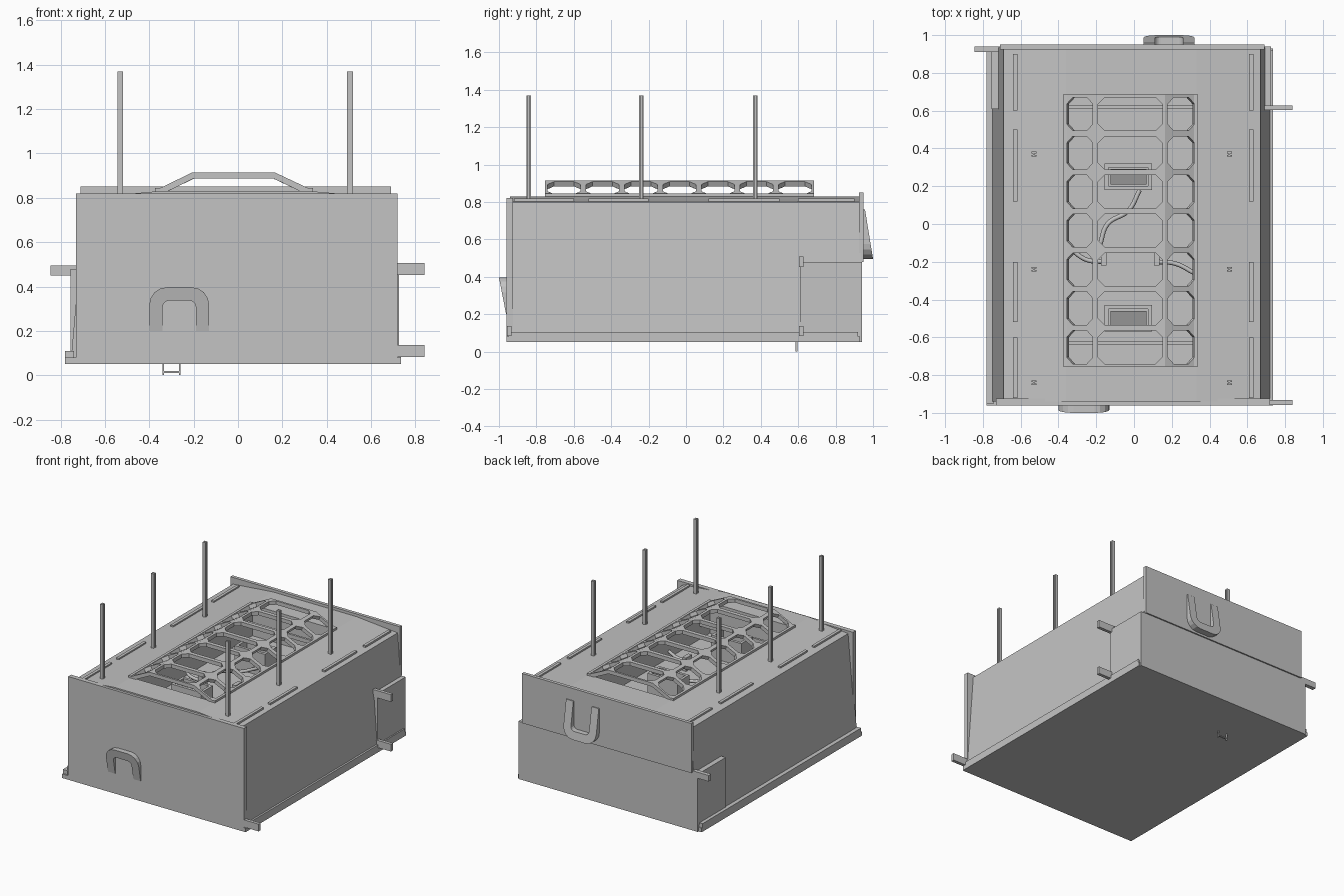
import bpy, bmesh, math
from mathutils import Vector

cube = bpy.data.objects.get("Cube")
if cube:
    bpy.data.objects.remove(cube)


def material(name, value):
    mat = bpy.data.materials.new(name)
    mat.use_nodes = True
    mat.diffuse_color = (value, value, value, 1)
    mat.node_tree.nodes["Principled BSDF"].inputs["Base Color"].default_value = (value, value, value, 1)
    return mat


grey = material("light_grey", 0.55)
dark = material("mid_grey", 0.3)


def finish(name, bm, mat=grey):
    bmesh.ops.recalc_face_normals(bm, faces=bm.faces)
    mesh = bpy.data.meshes.new(name)
    bm.to_mesh(mesh)
    bm.free()
    mesh.materials.append(mat)
    obj = bpy.data.objects.new(name, mesh)
    bpy.context.collection.objects.link(obj)
    return obj


def box(name, x, y, z, mat=grey):
    bm = bmesh.new()
    bmesh.ops.create_cube(bm, size=1)
    for v in bm.verts:
        v.co = [(a + b) / 2 + c * (b - a) for (a, b), c in zip((x, y, z), v.co)]
    return finish(name, bm, mat)


def extrude(name, points, start, depth, mat=grey):
    """Extrude a closed 3D outline by a vector."""
    bm = bmesh.new()
    face = bm.faces.new([bm.verts.new(Vector(p) + Vector(start)) for p in points])
    geo = bmesh.ops.extrude_face_region(bm, geom=[face])["geom"]
    bmesh.ops.translate(bm, vec=depth, verts=[g for g in geo if isinstance(g, bmesh.types.BMVert)])
    return finish(name, bm, mat)


def xz_panel(name, points, y0, y1):
    return extrude(name, [(x, 0, z) for x, z in points], (0, y0, 0), (0, y1 - y0, 0))


# Main body: inward leaning sides and a shallow sloped lid, hollowed from above
body = xz_panel("body", [(-.755, .05), (.725, .05), (.67, .80), (.33, .83),
                         (-.36, .83), (-.69, .80)], -.94, .935)
cutter = box("cavity_cutter", (-.355, .325), (-.745, .675), (.60, 1))
cutter.hide_render = True
cut = body.modifiers.new("cavity", "BOOLEAN")
cut.operation = "DIFFERENCE"
cut.solver = "EXACT"
cut.object = cutter
bpy.context.view_layer.objects.active = body
bpy.ops.object.modifier_apply(modifier=cut.name)
bpy.data.objects.remove(cutter)

# Base plate, bottom ledges and end panels
box("base_plate", (-.78, .735), (-.96, .93), (.05, .08))
box("right_ledge", (-.78, -.74), (-.95, .92), (.05, .11))
box("left_ledge", (.70, .735), (-.95, .92), (.05, .105))
box("front_panel", (-.73, .72), (-.96, -.925), (.08, .82))
box("upper_back_panel", (-.71, .69), (.925, .95), (.48, .85))
box("lower_back_panel", (-.755, .725), (.925, .94), (.05, .48))

# Rear side boxes and protruding pegs
box("left_side_box", (.6, .725), (.61, .93), (.1, .48))
box("right_side_box", (-.755, -.6), (.61, .93), (.1, .48))
for name, y, z in [("left_upper_peg", .615, .48), ("left_rear_peg", .615, .11),
                   ("left_front_peg", -.945, .11)]:
    box(name, (.67, .84), (y - .012, y + .012), (z - .027, z + .027))
box("right_peg", (-.845, -.7), (.91, .94), (.45, .495))


# U-shaped handles, wedge shaped so they fade into the panels
def handle(name, cx, y_face, y_tip, z_bend, z_end, y_end):
    bm = bmesh.new()
    up = 1 if z_bend > z_end else -1

    def rim(half, top, corner):
        pts = [(-half, z_end)]
        for side in (-1, 1):
            arc = [i * math.pi / 8 for i in range(5)]
            for a in (arc if side < 0 else reversed(arc)):
                pts.append((side * (half - corner + corner * math.cos(a)),
                            top - up * corner * (1 - math.sin(a))))
        return pts + [(half, z_end)]

    outer, inner = rim(.135, z_bend, .08), rim(.075, z_bend - up * .06, .03)
    rows = []
    for (ox, oz), (ix, iz) in zip(outer, inner):
        row = []
        for x, z in ((ox, oz), (ix, iz)):
            t = (z - z_end) / (z_bend - z_end)
            for y in (y_face, y_end + (y_tip - y_end) * t):
                row.append(bm.verts.new((cx + x, y, z)))
        rows.append([row[0], row[1], row[3], row[2]])
    for a, b in zip(rows, rows[1:]):
        for i in range(4):
            j = (i + 1) % 4
            bm.faces.new((a[i], a[j], b[j], b[i]))
    bm.faces.new(rows[0])
    bm.faces.new(rows[-1])
    finish(name, bm)


handle("front_handle", -.265, -.955, -1.0, .397, .2, -.962)
handle("back_handle", .185, .945, 1.0, .495, .76, .957)

# Cage: three rows of chamfered openings over the cavity
bm = bmesh.new()
section = [(-.37, .835), (-.205, .915), (.165, .915), (.335, .835)]
pitch = 1.44 / 7
for (x0, z0), (x1, z1) in zip(section, section[1:]):
    for n in range(7):
        y0 = -.755 + n * pitch
        corners = [Vector(p) for p in ((x0, y0, z0), (x1, y0, z1),
                                       (x1, y0 + pitch, z1), (x0, y0 + pitch, z0))]
        outer = [bm.verts.new(c) for c in corners]
        inner = []
        for i, c in enumerate(corners):
            to_prev, to_next = ((corners[k % 4] - c).normalized() for k in (i - 1, i + 1))
            base = c + (to_prev + to_next) * .015
            inner.append([bm.verts.new(base + d * .035) for d in (to_prev, to_next)])
        for i in range(4):
            j = (i + 1) % 4
            bm.faces.new((outer[i], inner[i][1], inner[i][0]))
            bm.faces.new((outer[i], outer[j], inner[j][0], inner[i][1]))
bmesh.ops.remove_doubles(bm, verts=bm.verts, dist=.001)
cage = finish("cage", bm)
if cage.data.polygons[0].normal.z < 0:
    cage.data.flip_normals()
solid = cage.modifiers.new("thickness", "SOLIDIFY")
solid.thickness = .028
solid.offset = -1
for name, x in (("right_cage_rail", -.365), ("left_cage_rail", .328)):
    box(name, (x - .01, x + .01), (-.755, .685), (.815, .845))

# Upright posts with an H-shaped section
w, t = .0125, .004
h_section = [(-w, -w), (w, -w), (w, -t), (t, -t), (t, t), (w, t), (w, w),
             (-w, w), (-w, t), (-t, t), (-t, -t), (-w, -t)]
for side, x in (("right", -.53), ("left", .505)):
    for place, y in (("front", -.84), ("middle", -.24), ("rear", .37)):
        extrude(f"{side}_{place}_post", [(a, b, 0) for a, b in h_section],
                (x, y, .80), (0, 0, .57))

# Thin edge rails along the lid
for side, x in (("right", -.64), ("left", .61)):
    for n, (y0, y1) in enumerate([(-.92, -.6), (-.52, -.2), (.12, .5), (.6, .9)]):
        box(f"{side}_lid_rail_{n + 1}", (x, x + .022), (y0, y1), (.79, .817))

# Sockets, clips and crossbars in the cavity
for place, y in (("rear", .25), ("front", -.5)):
    x0, x1, y0, y1 = -.155, .095, y - .07, y + .07
    box(place + "_socket_core", (x0 + .03, x1 - .03), (y0 + .03, y1 - .03), (.6, .7), dark)
    for n, (x, yy) in enumerate([((x0, x0 + .02), (y0, y1)), ((x1 - .02, x1), (y0, y1)),
                                 ((x0, x1), (y0, y0 + .02)), ((x0, x1), (y1 - .02, y1))]):
        box(f"{place}_socket_wall_{n + 1}", x, yy, (.6, .77))
for side, x in (("right", -.16), ("left", .12)):
    box(side + "_clip", (x - .015, x + .015), (-.22, -.15), (.6, .7))
for place, y in (("rear", .62), ("front", -.63)):
    box(place + "_crossbar", (-.355, .325), (y - .008, y + .008), (.7, .73))


# Cables
def cable(name, points):
    curve = bpy.data.curves.new(name, "CURVE")
    curve.dimensions = "3D"
    curve.bevel_depth = .012
    curve.bevel_resolution = 1
    curve.resolution_u = 6
    spline = curve.splines.new("BEZIER")
    spline.bezier_points.add(len(points) - 1)
    for bp, p in zip(spline.bezier_points, points):
        bp.co = (*p, .65)
        bp.handle_left_type = bp.handle_right_type = "AUTO"
    curve.materials.append(grey)
    bpy.context.collection.objects.link(bpy.data.objects.new(name, curve))


cable("middle_cable", [(.03, .18), (-.03, .07), (-.14, 0), (-.18, -.11)])
cable("left_cable", [(.12, -.2), (.22, -.21), (.32, -.26)])
cable("right_cable", [(-.16, -.2), (-.25, -.19), (-.34, -.13)])

# Small hook under the base
for n, x in enumerate((-.34, -.265)):
    box(f"hook_leg_{n + 1}", (x, x + .006), (.585, .597), (0, .055))
box("hook_bar", (-.34, -.26), (.585, .597), (.01, .018))
